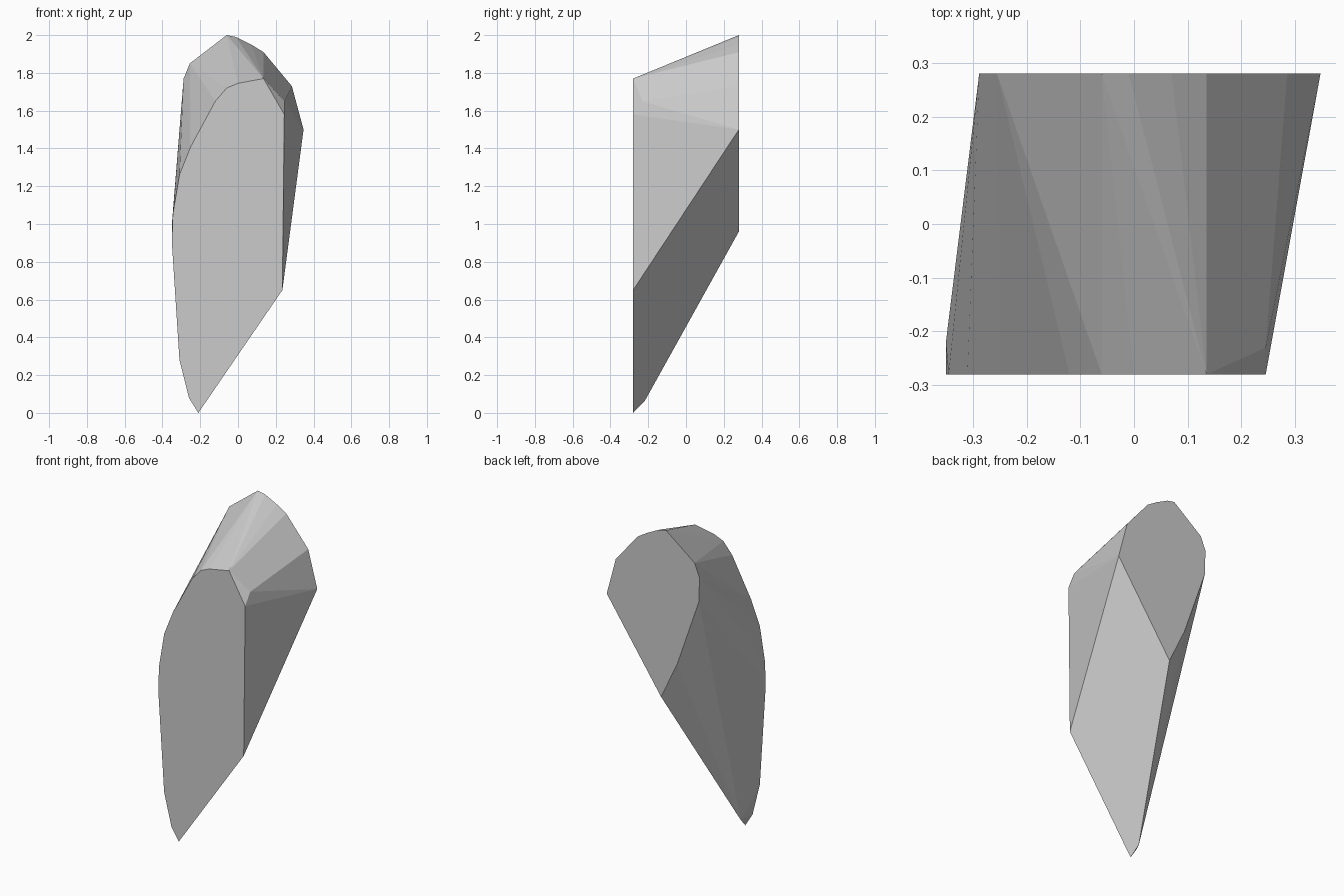
import bpy, bmesh

if "Cube" in bpy.data.objects:
    bpy.data.objects.remove(bpy.data.objects["Cube"])

# Outlines of the two parallel flat ends, as (x, z)
FRONT = [(-0.21, 0), (0.235, 0.65), (0.245, 1.58), (0.135, 1.77), (0, 1.745),
         (-0.06, 1.72), (-0.12, 1.65), (-0.25, 1.41), (-0.31, 1.26),
         (-0.345, 1.05), (-0.35, 0.9), (-0.31, 0.28), (-0.26, 0.08)]
BACK = [(-0.025, 0.96), (0.347, 1.5), (0.285, 1.73), (0.135, 1.91), (0.07, 1.95),
        (-0.01, 1.99), (-0.06, 2.0), (-0.255, 1.85), (-0.288, 1.77),
        (-0.285, 1.62), (-0.135, 1.19)]
# Small chipped corners just behind the front end
CHIPS = [(-0.22, -0.22, 0.06), (0.245, -0.23, 1.65), (-0.35, -0.22, 1.0)]
HALF_DEPTH = 0.28

# Shard: convex solid stretched between the two ends
bm = bmesh.new()
for outline, y in ((FRONT, -HALF_DEPTH), (BACK, HALF_DEPTH)):
    for x, z in outline:
        bm.verts.new((x, y, z))
for p in CHIPS:
    bm.verts.new(p)
hull = bmesh.ops.convex_hull(bm, input=bm.verts)
loose = {v for v in hull["geom_interior"] + hull["geom_unused"]
         if isinstance(v, bmesh.types.BMVert)}
bmesh.ops.delete(bm, geom=list(loose), context='VERTS')
# Merge the flat ends and nearly flat facets
bmesh.ops.dissolve_limit(bm, angle_limit=0.01, verts=bm.verts, edges=bm.edges)
bmesh.ops.recalc_face_normals(bm, faces=bm.faces)

mesh = bpy.data.meshes.new("rock_shard")
bm.to_mesh(mesh)
bm.free()
stone = bpy.data.materials.new("stone_grey")
stone.diffuse_color = (0.6, 0.6, 0.6, 1)
stone.use_nodes = True
stone.node_tree.nodes["Principled BSDF"].inputs["Base Color"].default_value = stone.diffuse_color
mesh.materials.append(stone)
shard = bpy.data.objects.new("rock_shard", mesh)
bpy.context.collection.objects.link(shard)
